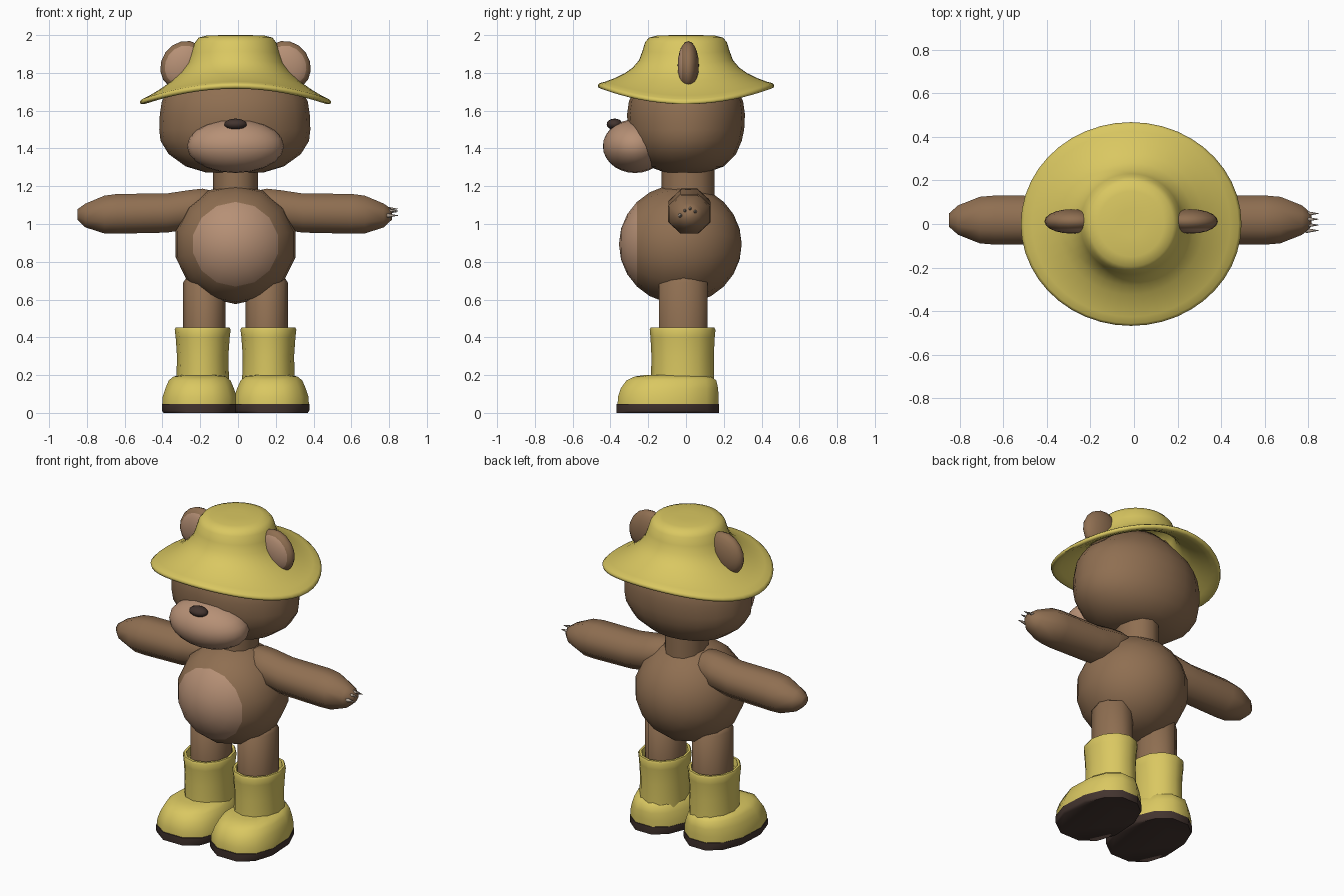
import bpy, bmesh, math
from mathutils import Vector, Matrix

if "Cube" in bpy.data.objects:
    bpy.data.objects.remove(bpy.data.objects["Cube"])

CX = -0.013  # body mid-line


def mat(name, rgb):
    m = bpy.data.materials.new(name)
    m.diffuse_color = (*rgb, 1)
    m.use_nodes = True
    m.node_tree.nodes["Principled BSDF"].inputs["Base Color"].default_value = m.diffuse_color
    return m


BROWN = mat("brown fur", (0.275, 0.158, 0.083))
PALE = mat("pale fur", (0.47, 0.28, 0.18))
YELLOW = mat("yellow rubber", (0.70, 0.575, 0.12))
DARK = mat("dark brown", (0.055, 0.034, 0.028))
CLAW = mat("claw grey", (0.45, 0.37, 0.30))


def finish(name, bm, mats, angle=60, rule=None):
    bmesh.ops.recalc_face_normals(bm, faces=bm.faces)
    if rule:
        for f in bm.faces:
            f.material_index = rule(f.calc_center_median())
    me = bpy.data.meshes.new(name)
    bm.to_mesh(me)
    bm.free()
    for m in mats:
        me.materials.append(m)
    ob = bpy.data.objects.new(name, me)
    bpy.context.collection.objects.link(ob)
    bpy.ops.object.select_all(action='DESELECT')
    ob.select_set(True)
    bpy.context.view_layer.objects.active = ob
    bpy.ops.object.shade_smooth_by_angle(angle=math.radians(angle))
    return ob


def loft(name, rings, m, angle=60):
    bm = bmesh.new()
    vs = [[bm.verts.new(p) for p in r] for r in rings]
    n = len(vs[0])
    for a, b in zip(vs, vs[1:]):
        for i in range(n):
            j = (i + 1) % n
            bm.faces.new((a[i], a[j], b[j], b[i]))
    bm.faces.new(vs[0])
    bm.faces.new(vs[-1])
    return finish(name, bm, [m], angle)


def ring(x, y, z, rx, ry, n, phase=0.0):
    return [(x + rx * math.cos(2 * math.pi * (i + phase) / n),
             y + ry * math.sin(2 * math.pi * (i + phase) / n), z) for i in range(n)]


def ellipsoid(name, c, r, mats, seg=16, rings=10, rot=None, rule=None):
    """UV sphere with its pole along y; rule works on the unit sphere."""
    bm = bmesh.new()
    bmesh.ops.create_uvsphere(bm, u_segments=seg, v_segments=rings, radius=1)
    bmesh.ops.rotate(bm, verts=bm.verts, matrix=Matrix.Rotation(math.pi / 2, 3, 'X'))
    ob = finish(name, bm, mats, 60, rule)
    M = Matrix.Translation(c) @ (rot or Matrix.Identity(4)) @ Matrix.Diagonal((*r, 1))
    ob.data.transform(M)
    return ob


# Body with a flush belly patch at its front cap
ellipsoid("body", (CX, -0.03, 0.893), (0.325, 0.325, 0.317), [BROWN, PALE], 14, 12,
          rule=lambda c: 1 if c.y < -0.74 else 0)

# Neck
loft("neck", [ring(CX, 0.01, z, 0.12, 0.14, 12) for z in (1.1, 1.34)], BROWN)

# Head
head = [(1.272, .15, .11), (1.305, .26, .20), (1.37, .35, .265), (1.44, .393, .295),
        (1.50, .40, .308), (1.58, .397, .312), (1.65, .386, .302), (1.72, .345, .27),
        (1.80, .245, .21), (1.87, .16, .14)]
loft("head", [ring(CX - 0.004, 0, z, a, b, 20) for z, a, b in head], BROWN)

# Muzzle, nose and mouth line
ellipsoid("muzzle", (CX, -0.27, 1.412), (0.257, 0.17, 0.142), [PALE], 20, 14)
ellipsoid("nose", (CX, -0.378, 1.528), (0.06, 0.042, 0.03), [DARK], 14, 10)

# Ears, pale on the front face
for s, side in ((-1, "left"), (1, "right")):
    ellipsoid(side + "_ear", (CX + s * 0.275, 0.012, 1.84), (0.118, 0.056, 0.135),
              [BROWN, PALE], 16, 10,
              rot=Matrix.Rotation(-s * math.radians(35), 4, 'Y'),
              rule=lambda c: 1 if c.y < -0.6 else 0)


# Hat: swept profile, brim drooping at the sides and lifted front and back
def hat_ring(r, z, n=44):
    k = max(0, (r - 0.2) / 0.285)
    pts = []
    for i in range(n):
        a = 2 * math.pi * i / n
        pts.append((CX + r * (1 + .042 * k) * math.cos(a), r * (1 - .038 * k) * math.sin(a),
                    z - 0.044 * k * math.cos(2 * a)))
    return pts


hat = [(.06, 2.0), (.15, 1.998), (.195, 1.987), (.217, 1.96), (.232, 1.91), (.25, 1.86),
       (.285, 1.815), (.33, 1.778), (.39, 1.742), (.44, 1.717), (.474, 1.704), (.486, 1.692),
       (.482, 1.678), (.465, 1.675), (.43, 1.69), (.38, 1.718), (.32, 1.757), (.27, 1.80),
       (.235, 1.85), (.215, 1.91), (.19, 1.96), (.10, 1.975)]
loft("hat", [hat_ring(r, z) for r, z in hat], YELLOW, 70)

# Arms: distance from mid-line, height, radius
arm = [(.13, 1.10, .085), (.17, 1.09, .105), (.24, 1.076, .112), (.36, 1.058, .112),
       (.62, 1.054, .114), (.69, 1.05, .108), (.79, 1.045, .068), (.832, 1.05, .03)]
for s, side in ((-1, "left"), (1, "right")):
    loft(side + "_arm",
         [[(CX - 0.005 + s * d, 0.018 + 1.07 * u, z + v) for u, v, _ in ring(0, 0, 0, r, r, 8, 0.5)]
          for d, z, r in arm], BROWN)

# Claws on the right paw
for i, (y, z) in enumerate(((-.03, 1.045), (-.005, 1.07), (.022, 1.08), (.048, 1.065))):
    bm = bmesh.new()
    bmesh.ops.create_cone(bm, cap_ends=True, segments=8, radius1=0.012, radius2=0.001, depth=0.06,
                          matrix=Matrix.Translation((0.818, y, z)) @ Matrix.Rotation(math.pi / 2, 4, 'Y'))
    finish("claw_%d" % (i + 1), bm, [CLAW])


# Foot outline: egg that is broader toward the toes
def foot_ring(x, z, hw, y0, y1, n=12):
    pts = []
    for i in range(n):
        a = 2 * math.pi * (i + 0.5) / n
        c, sn = math.cos(a), math.sin(a)
        w = hw * (1.06 - 0.10 * sn)
        c = math.copysign(abs(c) ** 0.85, c)
        sn = math.copysign(abs(sn) ** 0.85, sn)
        pts.append((x + w * c, (y0 + y1) / 2 + (y1 - y0) / 2 * 1.03 * sn, z))
    return pts


for s, side in ((-1, "left"), (1, "right")):
    # Leg
    lx = CX + s * 0.165
    loft(side + "_leg", [ring(lx, -0.015, z, a, b, 10) for z, a, b in
                         ((.40, .112, .135), (.69, .112, .135), (.725, .09, .08))], BROWN)
    # Boot shaft with an open cuff
    bx = CX + s * 0.174
    shaft = [(.14, .14, .168), (.30, .136, .165), (.40, .143, .17), (.44, .148, .174),
             (.452, .142, .168), (.452, .128, .152), (.41, .118, .142)]
    loft(side + "_boot_shaft", [ring(bx, -0.018, z, a, b, 12) for z, a, b in shaft], YELLOW)
    # Boot foot
    fx = CX + s * 0.19
    foot = [(.045, .188, -.362, .172), (.085, .186, -.36, .172), (.13, .172, -.345, .17),
            (.172, .155, -.315, .16), (.193, .13, -.27, .13), (.2, .09, -.22, .08)]
    loft(side + "_boot_foot", [foot_ring(fx, *f) for f in foot], YELLOW)
    # Sole
    loft(side + "_sole", [foot_ring(fx, z, w, -.368, .176) for z, w in
                          ((0, .182), (.012, .19), (.048, .19))], DARK)
